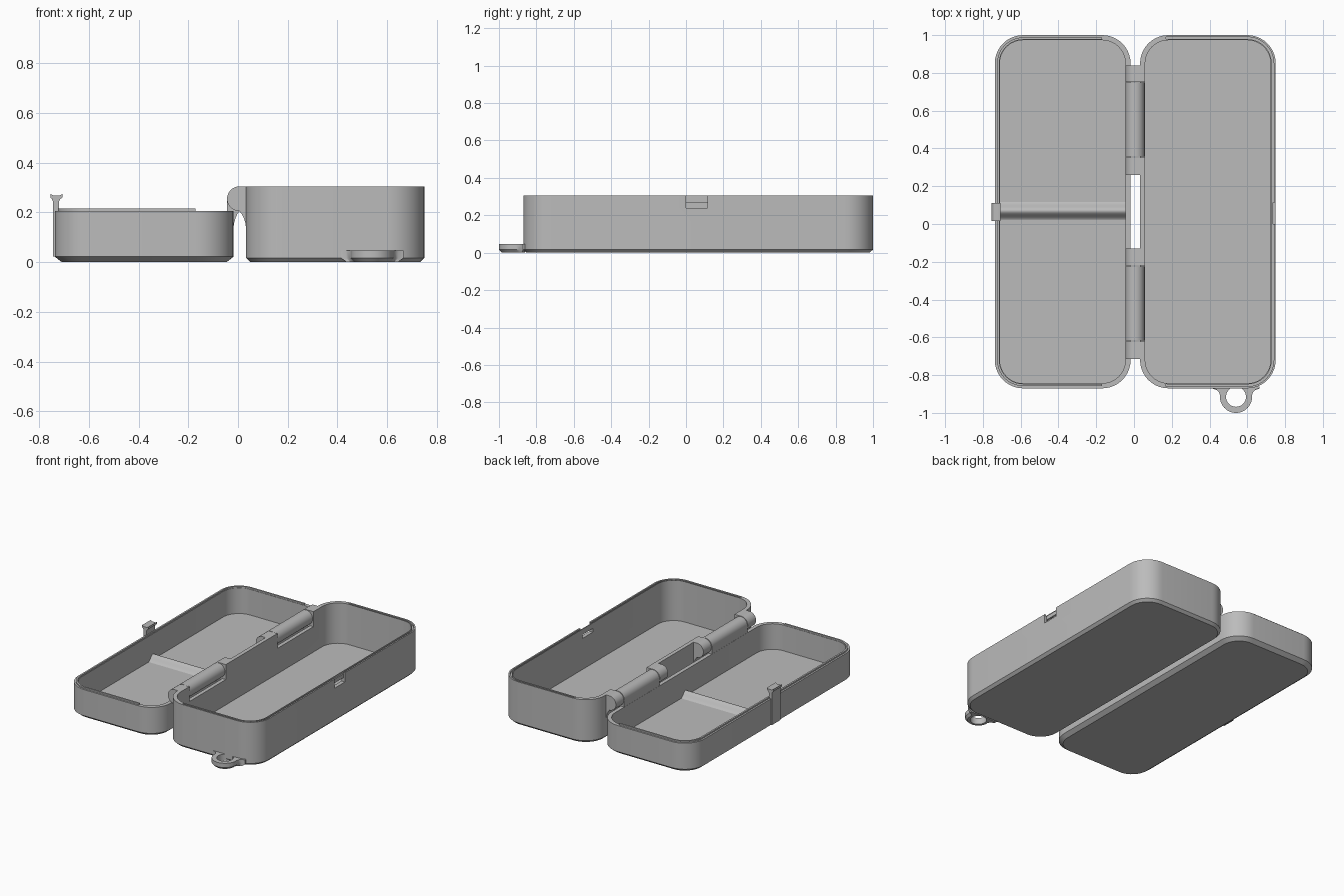
import bpy, bmesh, math
from mathutils import Vector

if "Cube" in bpy.data.objects:
    bpy.data.objects.remove(bpy.data.objects["Cube"])

grey = bpy.data.materials.new("plain grey")
grey.diffuse_color = (0.5, 0.5, 0.5, 1)
grey.use_nodes = True
grey.node_tree.nodes["Principled BSDF"].inputs["Base Color"].default_value = grey.diffuse_color

Y0, Y1, RAD = -0.87, 1.0, 0.15       # shared length and corner radius
LID = (-0.737, -0.018)               # x extents
TRAY = (0.032, 0.75)
LID_H, TRAY_H = 0.205, 0.305


def finish(name, bm):
    bmesh.ops.recalc_face_normals(bm, faces=bm.faces)
    me = bpy.data.meshes.new(name)
    bm.to_mesh(me)
    bm.free()
    me.materials.append(grey)
    ob = bpy.data.objects.new(name, me)
    bpy.context.collection.objects.link(ob)
    return ob


def smooth(ob):
    bpy.ops.object.select_all(action='DESELECT')
    ob.select_set(True)
    bpy.context.view_layer.objects.active = ob
    bpy.ops.object.shade_smooth_by_angle(angle=math.radians(30))


def cut(ob, cutter):
    mod = ob.modifiers.new("cut", 'BOOLEAN')
    mod.operation, mod.solver, mod.object = 'DIFFERENCE', 'EXACT', cutter
    bpy.ops.object.select_all(action='DESELECT')
    bpy.context.view_layer.objects.active = ob
    ob.select_set(True)
    bpy.ops.object.modifier_apply(modifier=mod.name)
    bpy.data.objects.remove(cutter)


def rounded(bm, xs, inset, z, seg=10):
    """Rounded rectangle ring of vertices."""
    r = RAD - inset
    ax, bx, ay, by = xs[0] + RAD, xs[1] - RAD, Y0 + RAD, Y1 - RAD
    ring = []
    for k, (cx, cy) in enumerate([(bx, by), (ax, by), (ax, ay), (bx, ay)]):
        for i in range(seg + 1):
            a = math.pi / 2 * (k + i / seg)
            ring.append(bm.verts.new((cx + r * math.cos(a), cy + r * math.sin(a), z)))
    return ring


def skin(bm, a, b):
    for i in range(len(a)):
        j = (i + 1) % len(a)
        bm.faces.new((a[i], a[j], b[j], b[i]))


def shell(name, xs, section):
    """Open box: section lists (inset, z) from outer bottom to inner floor."""
    bm = bmesh.new()
    rings = [rounded(bm, xs, i, z) for i, z in section]
    for a, b in zip(rings, rings[1:]):
        skin(bm, a, b)
    bm.faces.new(rings[0])
    bm.faces.new(rings[-1])
    return finish(name, bm)


def rim_band(name, xs, i0, i1, z0, z1, limit, side):
    """Band that follows the rim, trimmed at x = limit."""
    bm = bmesh.new()
    rings = [rounded(bm, xs, i, z) for i, z in ((i0, z0), (i0, z1), (i1, z1), (i1, z0))]
    for k in range(4):
        skin(bm, rings[k], rings[(k + 1) % 4])
    geom = bm.verts[:] + bm.edges[:] + bm.faces[:]
    bmesh.ops.bisect_plane(bm, geom=geom, plane_co=(limit, 0, 0),
                           plane_no=(side, 0, 0), clear_outer=True)
    bmesh.ops.holes_fill(bm, edges=[e for e in bm.edges if e.is_boundary])
    return finish(name, bm)


def prism(name, pts, axis, lo, hi):
    """Extrude a 2D outline along an axis; points are the other two axes."""
    def place(p, t):
        c = list(p)
        c.insert(axis, t)
        return c
    bm = bmesh.new()
    a = [bm.verts.new(place(p, lo)) for p in pts]
    b = [bm.verts.new(place(p, hi)) for p in pts]
    skin(bm, a, b)
    bm.faces.new(a)
    bm.faces.new(b)
    return finish(name, bm)


def box(name, x, y, z):
    return prism(name, [(x[0], y[0]), (x[1], y[0]), (x[1], y[1]), (x[0], y[1])], 2, *z)


def arc(cx, cy, r, a0, a1, n):
    return [(cx + r * math.cos(math.radians(a0 + (a1 - a0) * i / n)),
             cy + r * math.sin(math.radians(a0 + (a1 - a0) * i / n))) for i in range(n + 1)]


# Two halves of the case
lid = shell("lid_shell", LID, [(0.028, 0), (0, 0.022), (0, LID_H), (0.027, LID_H), (0.027, 0.025)])
tray = shell("tray_shell", TRAY, [(0.018, 0), (0, 0.017), (0, TRAY_H), (0.027, TRAY_H), (0.027, 0.022)])

# Sealing lip on the lid and matching groove in the tray
lip = rim_band("lid_lip", LID, 0.012, 0.024, LID_H - 0.004, LID_H + 0.01, -0.17, 1)
cut(tray, rim_band("groove_cutter", TRAY, 0.010, 0.021, TRAY_H - 0.012, TRAY_H + 0.02, 0.17, -1))

# Latch window in the tray wall
cut(tray, box("recess_cutter", (0.737, 0.8), (0.0, 0.115), (0.262, 0.35)))
cut(tray, box("window_cutter", (0.70, 0.8), (0.0, 0.115), (0.24, 0.266)))

# Hinge: barrels carried by the lid, knuckles carried by the tray
HX, HZ, HR = 0.006, 0.255, 0.05
barrel = (arc(HX, HZ, HR, -90, 180, 24) + [(-0.044, 0.195), (-0.03, 0.15), (-0.019, 0.135)]
          + [(-0.015, 0.16), (-0.009, 0.18), (-0.002, 0.195)])
knuckle = ([(0.036, TRAY_H)] + arc(HX, HZ, HR, 90, 270, 18)
           + [(0.014, 0.195), (0.022, 0.18), (0.029, 0.16), (0.033, 0.135), (0.036, 0.135)])
for n, (lo, hi) in enumerate([(-0.62, -0.222), (0.356, 0.75)], 1):
    cut(tray, box("hinge_cutter", (0.0, 0.07), (lo - 0.003, hi + 0.003), (0.2, 0.35)))
    smooth(prism(f"hinge_barrel_{n}", barrel, 1, lo + 0.002, hi - 0.002))
for n, (lo, hi) in enumerate([(-0.715, -0.623), (-0.219, -0.13), (0.26, 0.353), (0.753, 0.84)], 1):
    smooth(prism(f"hinge_knuckle_{n}", knuckle, 1, lo, hi))

# Latch tongue on the lid's outer wall
tongue = [(-0.745, 0.022), (-0.72, 0.022), (-0.72, 0.245), (-0.714, 0.255), (-0.706, 0.26),
          (-0.706, 0.275), (-0.718, 0.268), (-0.743, 0.268), (-0.755, 0.275),
          (-0.755, 0.26), (-0.749, 0.255), (-0.745, 0.245)]
prism("latch_tongue", tongue, 1, 0.015, 0.11)

# Low rounded divider ridge across the lid floor
ridge = [(0.07 + 0.052 * t / 8, 0.024 + 0.02 * (1 + math.cos(math.pi * t / 8))) for t in range(-8, 9)]
smooth(prism("divider_ridge", ridge, 0, LID[0] + 0.02, LID[1] - 0.02))

# Lanyard loop with flared neck and chamfered lower edge
LX, LY = 0.54, -0.915


def loop_outline(shrink):
    right = [(LX + 0.125, -0.86), (LX + 0.125, -0.871), (LX + 0.105, -0.876), (LX + 0.091, -0.889)]
    left = [(2 * LX - x, y) for x, y in reversed(right)]
    ring = arc(LX, LY, 0.085, 5, -185, 24)
    pts = right + ring + left
    return [(LX + (x - LX) * (1 - shrink), y if y > -0.865 else LY + (y - LY) * (1 - shrink)) for x, y in pts]


bm = bmesh.new()
rings = [[bm.verts.new((x, y, z)) for x, y in loop_outline(s)]
         for s, z in ((0.18, 0.0), (0, 0.016), (0, 0.046))]
skin(bm, rings[0], rings[1])
skin(bm, rings[1], rings[2])
bm.faces.new(rings[0])
bm.faces.new(rings[2])
loop = finish("lanyard_loop", bm)
cut(loop, prism("loop_hole_cutter", arc(LX, LY, 0.053, 0, 345, 23), 2, -0.05, 0.1))

for ob in (lid, tray, lip, loop):
    smooth(ob)
